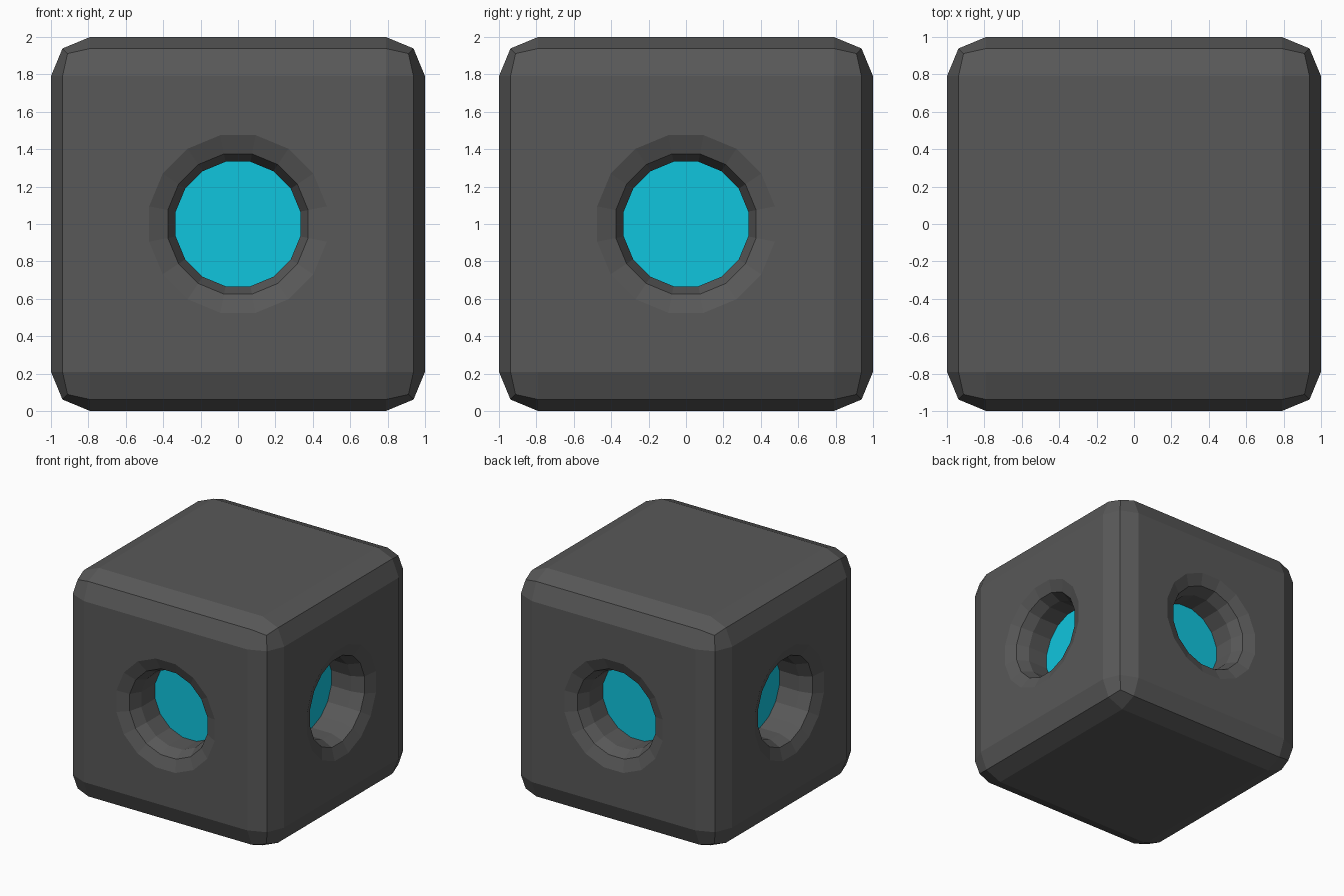
import bpy, bmesh, math
from mathutils import Vector

if "Cube" in bpy.data.objects:
    bpy.data.objects.remove(bpy.data.objects["Cube"])


def material(name, rgb):
    m = bpy.data.materials.new(name)
    m.diffuse_color = (*rgb, 1)
    m.use_nodes = True
    m.node_tree.nodes["Principled BSDF"].inputs["Base Color"].default_value = m.diffuse_color
    return m


SIDES = 16
UP = Vector((0, 0, 1))
# Recess profile: (flat-to-flat half width, distance from block centre)
PROFILE = [(0.475, 1.0), (0.375, 0.959), (0.333, 0.859), (0.333, 0.668)]

bm = bmesh.new()

# Rounded cube block
bmesh.ops.create_cube(bm, size=2)
bmesh.ops.bevel(bm, geom=bm.edges[:], offset=0.21, segments=2, profile=0.5,
                affect='EDGES')
bm.normal_update()

# Round recess with a coloured disc at the bottom, on the four side faces
side_faces = [f for f in bm.faces if f.calc_area() > 2 and abs(f.normal.z) < 0.5]
for face in side_faces:
    n = face.normal.copy()
    t = UP.cross(n)
    rings = []
    for half, dist in PROFILE:
        r = half / math.cos(math.pi / SIDES)
        ring = []
        for i in range(SIDES):
            a = (i + 0.5) * 2 * math.pi / SIDES
            ring.append(bm.verts.new(n * dist + t * (r * math.cos(a)) + UP * (r * math.sin(a))))
        rings.append(ring)
    for outer, inner in zip(rings, rings[1:]):
        for i in range(SIDES):
            j = (i + 1) % SIDES
            bm.faces.new((outer[i], outer[j], inner[j], inner[i]))
    bm.faces.new(rings[-1]).material_index = 1

    # Flat surround between the recess and the square face border
    border = face.edges[:]
    bmesh.ops.delete(bm, geom=[face], context='FACES_ONLY')
    rim = [bm.edges.get((rings[0][i], rings[0][(i + 1) % SIDES])) for i in range(SIDES)]
    bmesh.ops.triangle_fill(bm, edges=border + rim, use_beauty=True, normal=n)

bmesh.ops.recalc_face_normals(bm, faces=bm.faces[:])
bmesh.ops.translate(bm, verts=bm.verts[:], vec=UP)

mesh = bpy.data.meshes.new("block_with_recesses")
bm.to_mesh(mesh)
bm.free()
mesh.materials.append(material("dark grey", (0.098, 0.098, 0.098)))
mesh.materials.append(material("cyan", (0.005, 0.558, 0.73)))
obj = bpy.data.objects.new("block_with_recesses", mesh)
bpy.context.collection.objects.link(obj)
